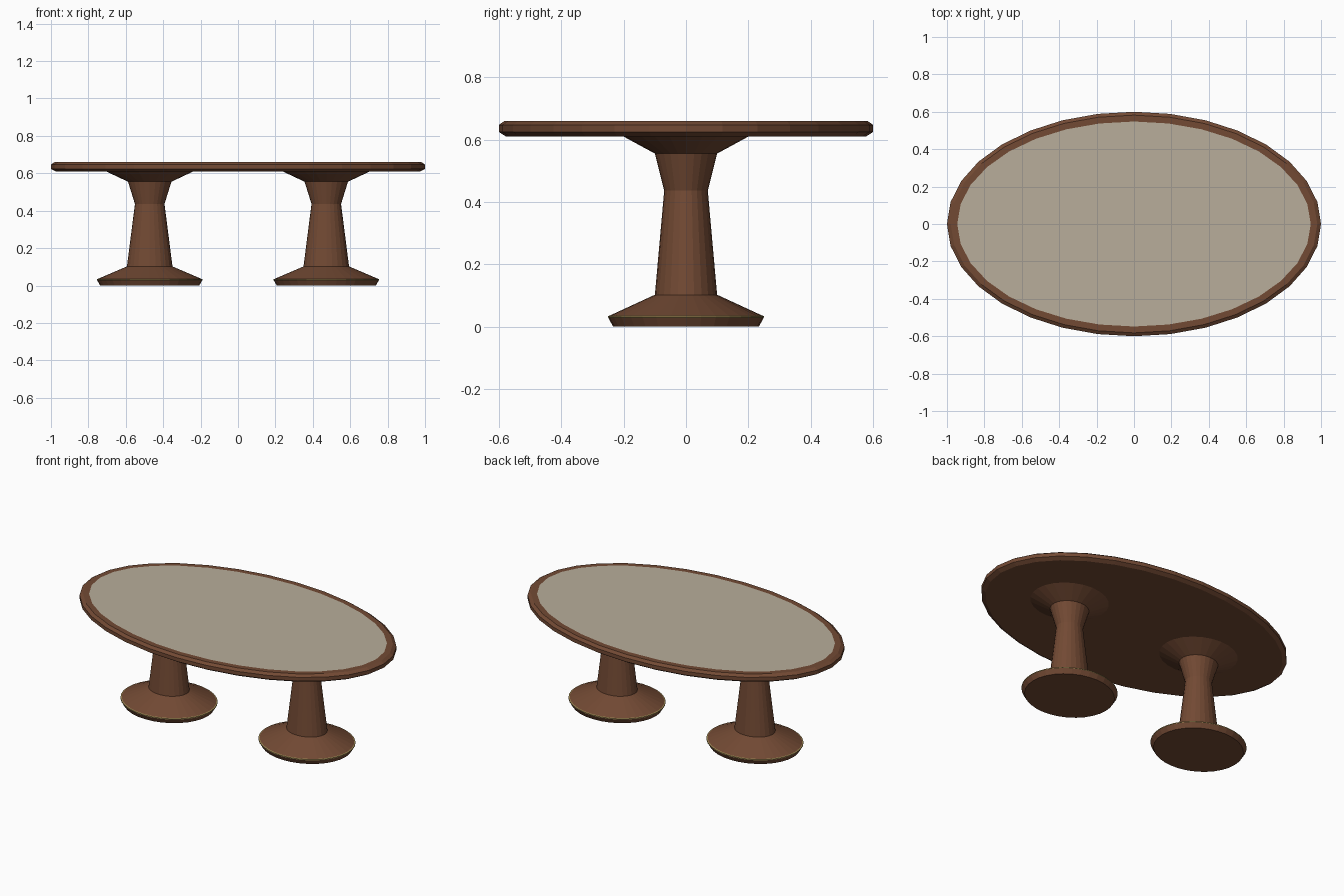
import bpy
import bmesh
import math

if "Cube" in bpy.data.objects:
    bpy.data.objects.remove(bpy.data.objects["Cube"])


def material(name, rgb):
    m = bpy.data.materials.new(name)
    m.diffuse_color = (*rgb, 1.0)
    m.use_nodes = True
    m.node_tree.nodes["Principled BSDF"].inputs["Base Color"].default_value = m.diffuse_color
    return m


WOOD = material("walnut wood", (0.17, 0.068, 0.034))
CREAM = material("cream inlay", (0.48, 0.42, 0.325))
BRASS = material("aged brass", (0.34, 0.24, 0.085))


def oval_lathe(name, rings, segments, mats, centre_x=0.0, band_rule=None):
    """Stack oval rings (rx, ry, z) from bottom to top and cap both ends."""
    bm = bmesh.new()
    loops = []
    for rx, ry, z in rings:
        loops.append([bm.verts.new((rx * math.cos(2 * math.pi * i / segments),
                                    ry * math.sin(2 * math.pi * i / segments), z))
                      for i in range(segments)])
    bm.faces.new(loops[0][::-1])
    for k, (low, high) in enumerate(zip(loops, loops[1:])):
        for i in range(segments):
            j = (i + 1) % segments
            face = bm.faces.new((low[i], low[j], high[j], high[i]))
            face.material_index = band_rule(k) if band_rule else 0
    top = bm.faces.new(loops[-1])
    top.material_index = band_rule(len(rings) - 1) if band_rule else 0
    mesh = bpy.data.meshes.new(name)
    bm.to_mesh(mesh)
    bm.free()
    for m in mats:
        mesh.materials.append(m)
    obj = bpy.data.objects.new(name, mesh)
    obj.location.x = centre_x
    bpy.context.collection.objects.link(obj)
    return obj


# Oval top with chamfered rim and a flush inlay
oval_lathe("table_top",
           [(0.975, 0.578, 0.61), (1.0, 0.6, 0.624), (1.0, 0.6, 0.647),
            (0.98, 0.582, 0.66), (0.945, 0.548, 0.66)],
           32, [WOOD, CREAM], band_rule=lambda k: 1 if k == 4 else 0)

# Pair of pedestals: foot with brass edge, tapered column, flared support
for side, x in (("left", -0.472), ("right", 0.472)):
    oval_lathe(side + "_foot",
               [(0.265, 0.234, 0.0), (0.281, 0.249, 0.028), (0.283, 0.25, 0.029),
                (0.283, 0.25, 0.034), (0.276, 0.243, 0.036), (0.122, 0.1, 0.102)],
               32, [WOOD, BRASS], x, lambda k: 1 if k in (1, 2, 3) else 0)
    oval_lathe(side + "_column",
               [(0.122, 0.1, 0.1), (0.079, 0.07, 0.436), (0.116, 0.1, 0.555)],
               24, [WOOD], x)
    oval_lathe(side + "_support",
               [(0.116, 0.1, 0.555), (0.235, 0.203, 0.611)], 24, [WOOD], x)
